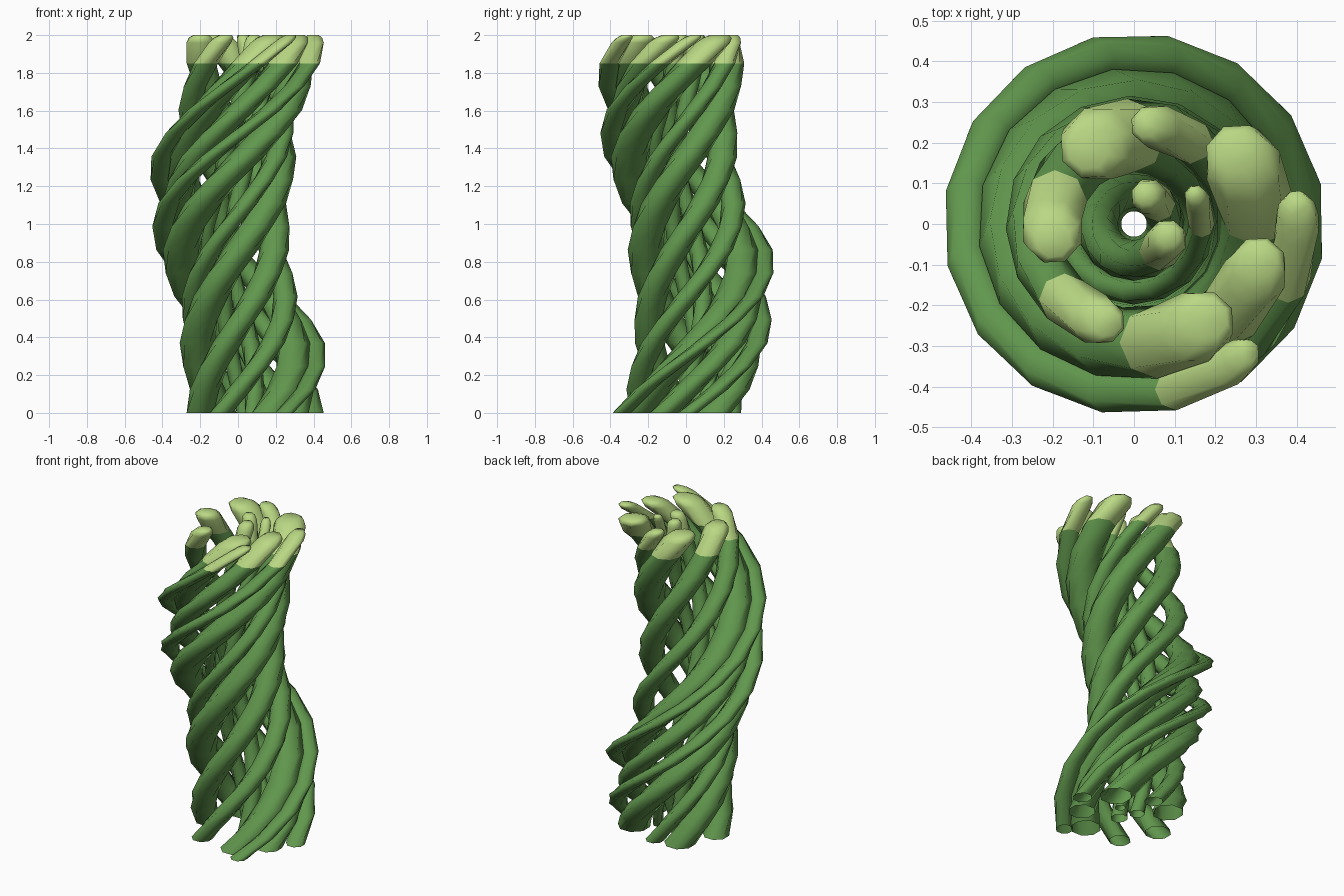
import bpy, bmesh, math
from mathutils import Vector, Matrix

if "Cube" in bpy.data.objects:
    bpy.data.objects.remove(bpy.data.objects["Cube"])

SIDES = 8
TWIST = math.radians(366)      # slightly over a full turn over the height
HEIGHT = 2.0

# x, y at the foot and radius of each stem
STEMS = [(-0.093, 0.195, 0.093), (0.053, 0.24, 0.056), (0.265, 0.15, 0.096),
         (0.402, 0.01, 0.056), (0.30, -0.117, 0.08), (0.157, -0.25, 0.09),
         (0.245, -0.34, 0.052), (-0.09, -0.235, 0.064), (-0.20, -0.02, 0.078),
         (0.035, 0.068, 0.045), (0.155, 0.06, 0.032), (0.082, -0.037, 0.05)]


def material(name, color):
    m = bpy.data.materials.new(name)
    m.diffuse_color = color
    m.use_nodes = True
    m.node_tree.nodes["Principled BSDF"].inputs["Base Color"].default_value = m.diffuse_color
    return m


green = material("stem_green", (0.12, 0.31, 0.075, 1))
light = material("tip_green", (0.49, 0.69, 0.23, 1))


def ring(x, y, r, z, scale=1.0):
    """Horizontal circle, rotated about the z axis by the twist at its height."""
    turn = Matrix.Rotation(TWIST * z / HEIGHT, 3, 'Z')
    pts = []
    for i in range(SIDES):
        a = 2 * math.pi * (i + 0.5) / SIDES
        pts.append(turn @ Vector((x + r * scale * math.cos(a), y + r * scale * math.sin(a), z)))
    return pts


def tube(name, rings, mat, cap_top):
    bm = bmesh.new()
    rows = [[bm.verts.new(p) for p in pts] for pts in rings]
    for a, b in zip(rows, rows[1:]):
        for i in range(SIDES):
            j = (i + 1) % SIDES
            bm.faces.new((a[i], a[j], b[j], b[i]))
    if cap_top:
        bm.faces.new(rows[-1])
    for f in bm.faces:
        f.smooth = True
    me = bpy.data.meshes.new(name)
    bm.to_mesh(me)
    bm.free()
    me.materials.append(mat)
    ob = bpy.data.objects.new(name, me)
    bpy.context.collection.objects.link(ob)


LEVELS = [1.85 * k / 15 for k in range(16)]
for n, (x, y, r) in enumerate(STEMS, 1):
    # open-footed stem and rounded light tip
    tube(f"stem_{n}", [ring(x, y, r, z) for z in LEVELS], green, False)
    tube(f"stem_tip_{n}", [ring(x, y, r, 1.85), ring(x, y, r, 1.96),
                           ring(x, y, r, 1.985, 0.86), ring(x, y, r, 2.0, 0.55)], light, True)
